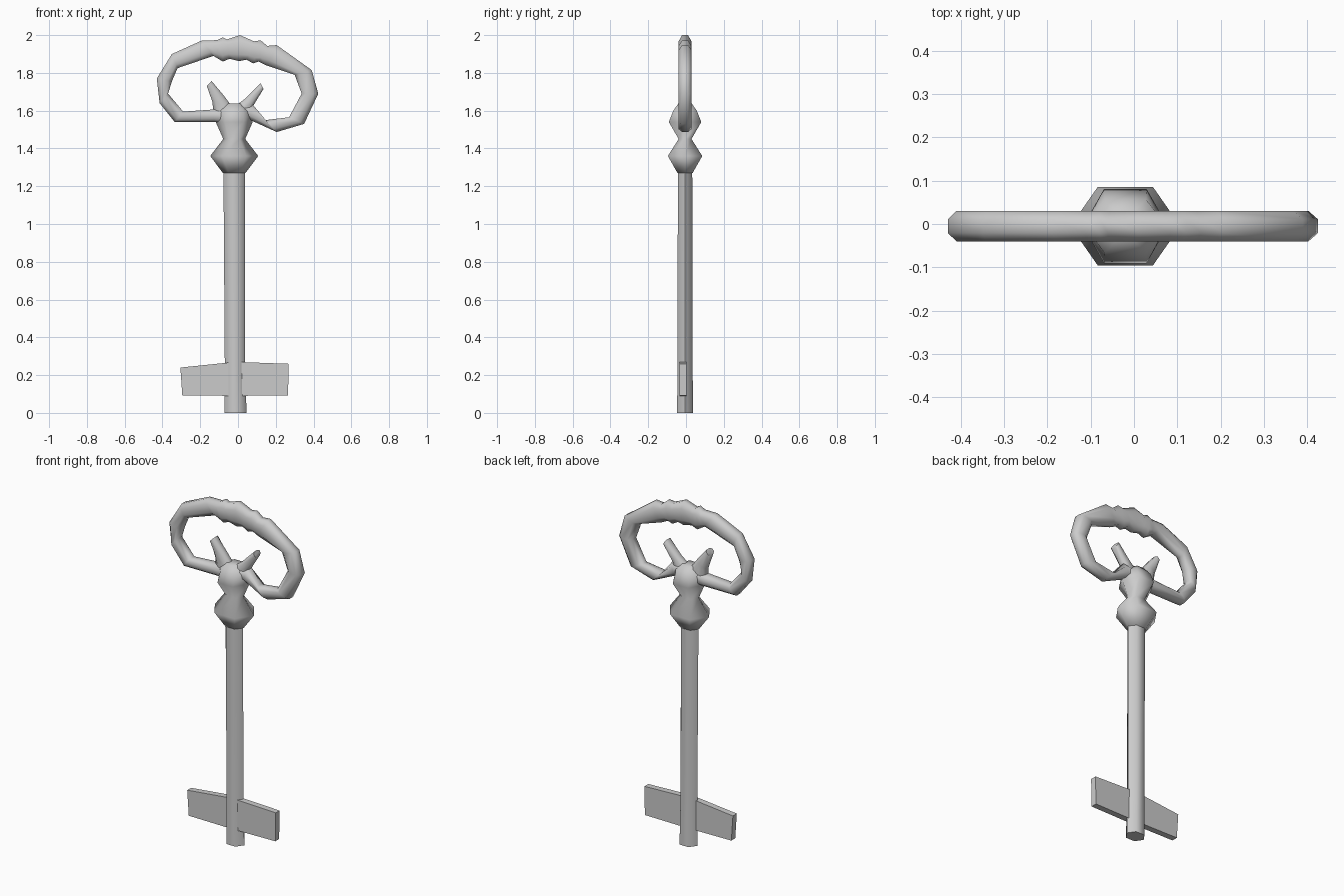
import bpy, math

if "Cube" in bpy.data.objects:
    bpy.data.objects.remove(bpy.data.objects["Cube"])

CX, CY = -0.02, -0.005


def make(name, verts, faces, angle):
    mesh = bpy.data.meshes.new(name)
    mesh.from_pydata(verts, [], faces)
    mesh.update()
    obj = bpy.data.objects.new(name, mesh)
    bpy.context.collection.objects.link(obj)
    bpy.ops.object.select_all(action='DESELECT')
    obj.select_set(True)
    bpy.context.view_layer.objects.active = obj
    bpy.ops.object.mode_set(mode='EDIT')
    bpy.ops.mesh.select_all(action='SELECT')
    bpy.ops.mesh.normals_make_consistent(inside=False)
    bpy.ops.object.mode_set(mode='OBJECT')
    bpy.ops.object.shade_smooth_by_angle(angle=math.radians(angle))
    return obj


def skin(name, rings, angle):
    """Bridge equal-sized rings of points and cap both ends."""
    n = len(rings[0])
    verts = [p for r in rings for p in r]
    faces = [(i * n + j, i * n + (j + 1) % n, (i + 1) * n + (j + 1) % n, (i + 1) * n + j)
             for i in range(len(rings) - 1) for j in range(n)]
    faces += [tuple(range(n)), tuple(range(len(verts) - n, len(verts)))]
    return make(name, verts, faces, angle)


def turned(name, levels):
    """Six-sided stem from (z, x radius, y half depth, x centre) levels."""
    rings = [[(cx + rx * math.cos(math.tau * k / 6),
               CY + ry / math.sin(math.pi / 3) * math.sin(math.tau * k / 6), z)
              for k in range(6)] for z, rx, ry, cx in levels]
    return skin(name, rings, 65)


def band(name, pairs, depth):
    """Octagonal bar swept through pairs of outer/inner edge points in the xz plane."""
    section = [(0, -.45), (.25, -1), (.75, -1), (1, -.45), (1, .45), (.75, 1), (.25, 1), (0, .45)]
    rings = [[(ox + (ix - ox) * t, CY + depth * y, oz + (iz - oz) * t) for t, y in section]
             for ox, oz, ix, iz in pairs]
    return skin(name, rings, 65)


# Shaft
turned("shaft", [(0, .058, .042, -.013), (.27, .054, .04, -.016), (1.29, .057, .038, -.02)])

# Faceted collar ball and upper bulb
turned("collar", [(1.27, .06, .04, CX), (1.36, .127, .091, CX), (1.45, .058, .034, CX),
                  (1.54, .098, .086, CX), (1.60, .095, .062, CX), (1.637, .045, .036, CX)])

# Open bow with a notched crest
band("bow", [
    (-.04, 1.53, -.05, 1.62), (-.12, 1.54, -.145, 1.605), (-.335, 1.54, -.29, 1.595),
    (-.415, 1.64, -.37, 1.69), (-.43, 1.77, -.35, 1.755), (-.35, 1.90, -.32, 1.825),
    (-.19, 1.972, -.13, 1.89), (-.11, 1.973, -.105, 1.875), (-.08, 1.988, -.08, 1.86),
    (-.06, 1.977, -.045, 1.875), (.01, 2.0, .005, 1.862), (.085, 1.967, .045, 1.87),
    (.12, 1.972, .08, 1.85), (.155, 1.943, .11, 1.86), (.205, 1.947, .15, 1.84),
    (.39, 1.815, .30, 1.79), (.425, 1.69, .337, 1.69), (.35, 1.53, .27, 1.565),
    (.205, 1.487, .145, 1.55), (.055, 1.555, .08, 1.63), (-.02, 1.55, -.02, 1.62)], .035)

# Two prongs inside the bow
band("left_prong", [(-.165, 1.73, -.14, 1.757), (-.135, 1.645, -.075, 1.68),
                    (-.13, 1.58, -.03, 1.62)], .028)
band("right_prong", [(.135, 1.715, .12, 1.745), (.08, 1.625, .04, 1.665),
                     (.07, 1.58, -.02, 1.62)], .028)

# Flat bits on either side of the shaft foot
for name, tip_low, tip_high, top in (("left_bit", -.295, -.305, .24), ("right_bit", .265, .268, .26)):
    rings = []
    for xl, xh, zl, zh in ((-.015, -.015, .09, .27), (tip_low, tip_high, .093, top)):
        rings.append([(xl, -.034, zl), (xl, .002, zl), (xh, .002, zh), (xh, -.034, zh)])
    skin(name, rings, 30)
